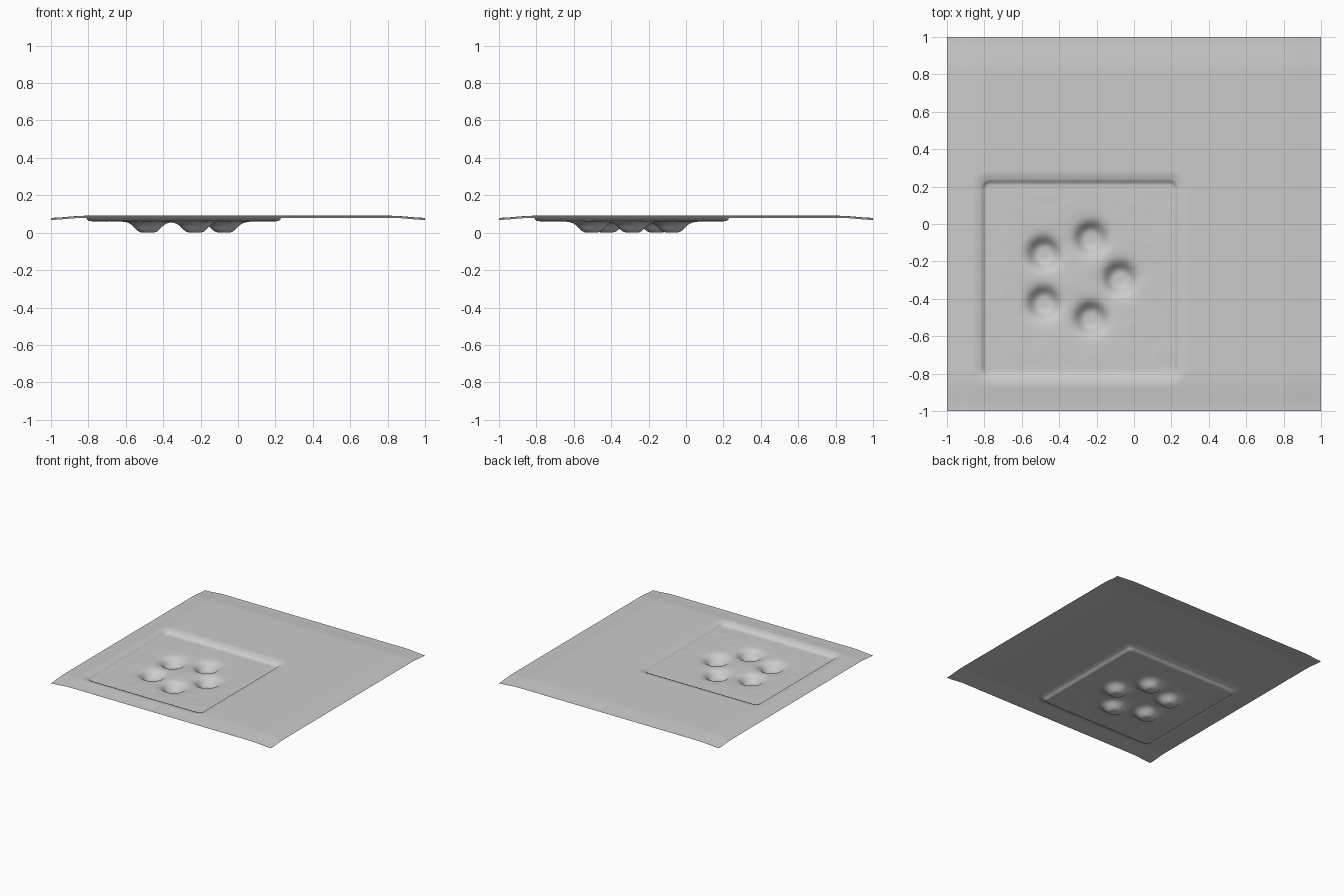
import bpy, bmesh, math
from mathutils import Vector, noise

cube = bpy.data.objects.get("Cube")
if cube:
    bpy.data.objects.remove(cube, do_unlink=True)

TOP, SAG = 0.094, 0.011
CENTRE_X, CENTRE_Y, HALF = -0.29, -0.29, 0.51
PITS = [(-0.3 + 0.225 * math.cos(a), CENTRE_Y + 0.225 * math.sin(a))
        for a in (math.tau * i / 5 for i in range(5))]


def smooth(low, high, value):
    t = min(1, max(0, (value - low) / (high - low)))
    return t * t * (3 - 2 * t)


def height(x, y):
    # Sheet with gently drooping borders
    z = TOP - SAG * (smooth(0.82, 1, abs(x)) + smooth(0.82, 1, abs(y)))
    # Square recess: soft shoulder, then a short sharp step
    qx = abs(x - CENTRE_X) - HALF + 0.03
    qy = abs(y - CENTRE_Y) - HALF + 0.03
    d = math.hypot(max(qx, 0), max(qy, 0)) + min(max(qx, qy), 0) - 0.03
    shoulder = 1 - smooth(-0.02, 0.065, d)
    step = 1 - smooth(0.0, 0.012, d)
    z -= 0.017 * shoulder + 0.012 * step
    # Slightly uneven recess floor
    z += 0.0012 * step * noise.noise(Vector((x * 14, y * 14, 0)))
    # Five round dimples
    for px, py in PITS:
        r = math.hypot(x - px, y - py)
        z -= 0.061 / (1 + (r / 0.075) ** 5)
    return z


# Pressed sheet
mesh = bpy.data.meshes.new("pressed_sheet")
bm = bmesh.new()
bmesh.ops.create_grid(bm, x_segments=200, y_segments=200, size=1)
for v in bm.verts:
    v.co.z = height(v.co.x, v.co.y)
lowest = min(v.co.z for v in bm.verts)
for v in bm.verts:
    v.co.z -= lowest
for f in bm.faces:
    f.smooth = True
bm.to_mesh(mesh)
bm.free()
sheet = bpy.data.objects.new("pressed_sheet", mesh)
bpy.context.collection.objects.link(sheet)

# Plain grey material
grey = bpy.data.materials.new("plain_grey")
grey.use_nodes = True
colour = (0.6, 0.6, 0.6, 1)
grey.diffuse_color = colour
grey.node_tree.nodes["Principled BSDF"].inputs["Base Color"].default_value = colour
mesh.materials.append(grey)
